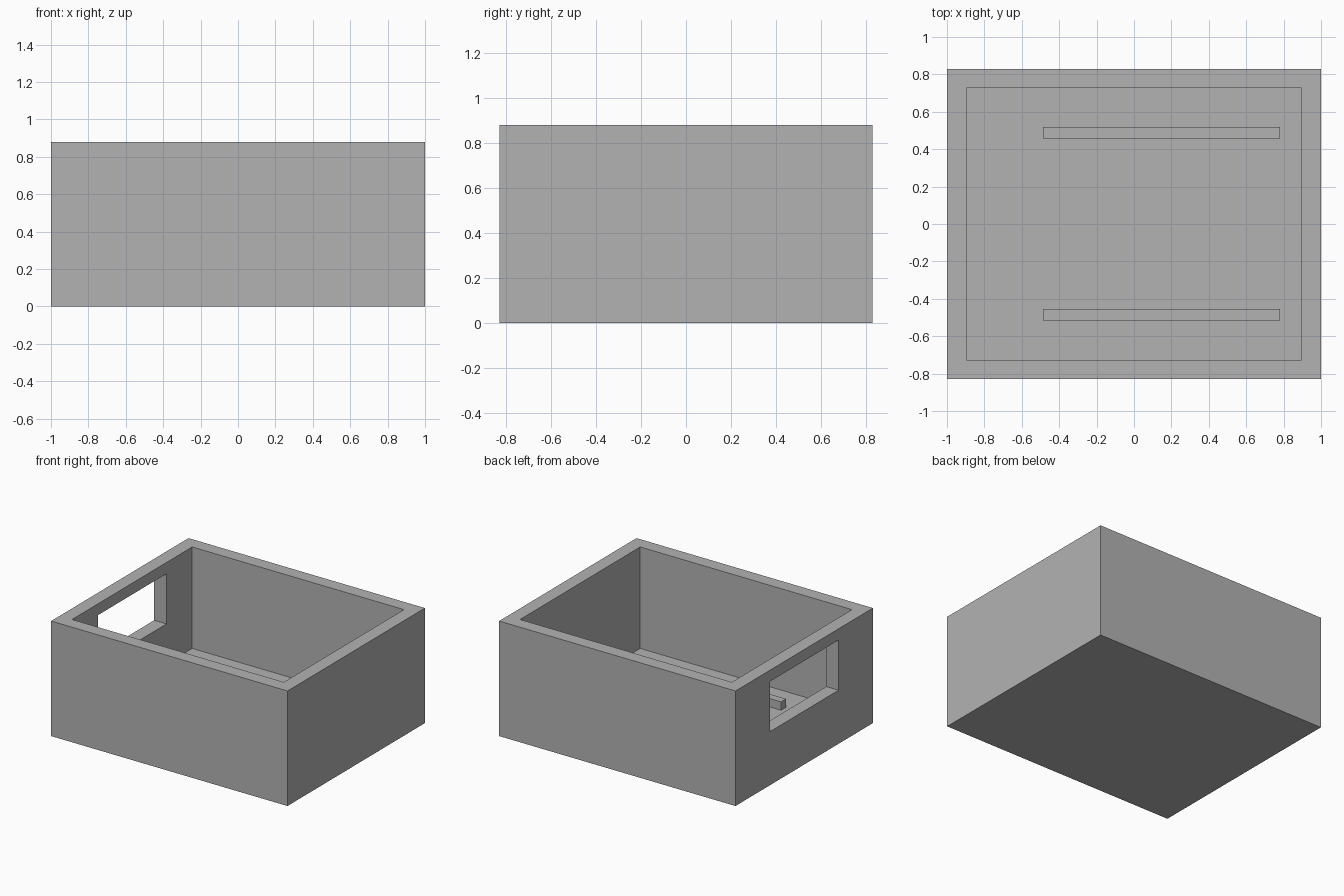
import bpy
from mathutils import Vector

cube = bpy.data.objects.get("Cube")
if cube:
    bpy.data.objects.remove(cube, do_unlink=True)

HALF_X, HALF_Y, HEIGHT = 1.0, 0.83, 0.88
WALL = 0.104

grey = bpy.data.materials.new("mid grey")
grey.use_nodes = True
grey.diffuse_color = (0.45, 0.45, 0.45, 1)
grey.node_tree.nodes["Principled BSDF"].inputs["Base Color"].default_value = (0.45, 0.45, 0.45, 1)


def box(name, low, high):
    """Axis-aligned box between two corners."""
    low, high = Vector(low), Vector(high)
    bpy.ops.mesh.primitive_cube_add(size=1, location=(low + high) / 2)
    obj = bpy.context.object
    obj.name = name
    obj.scale = high - low
    bpy.ops.object.transform_apply(location=False, rotation=False, scale=True)
    obj.data.materials.append(grey)
    return obj


def cut(target, cutter):
    """Subtract the cutter from the target, then discard it."""
    cutter.hide_render = True
    mod = target.modifiers.new("cut", "BOOLEAN")
    mod.operation = "DIFFERENCE"
    mod.solver = "EXACT"
    mod.object = cutter
    bpy.context.view_layer.objects.active = target
    bpy.ops.object.modifier_apply(modifier=mod.name)
    bpy.data.objects.remove(cutter, do_unlink=True)


# Open-topped tray with thick walls and floor
tray = box("open_box", (-HALF_X, -HALF_Y, 0), (HALF_X, HALF_Y, HEIGHT))
cut(tray, box("cavity_cutter",
              (WALL - HALF_X, WALL - HALF_Y, WALL),
              (HALF_X - WALL, HALF_Y - WALL, HEIGHT + 0.2)))

# Rectangular opening through one end wall
cut(tray, box("opening_cutter", (-1.2, -0.415, 0.41), (-0.7, 0.415, 0.793)))

# Pair of low rails on the floor
for name, y in (("front_rail", -0.485), ("back_rail", 0.488)):
    box(name, (-0.486, y - 0.03, WALL), (0.781, y + 0.03, 0.168))
